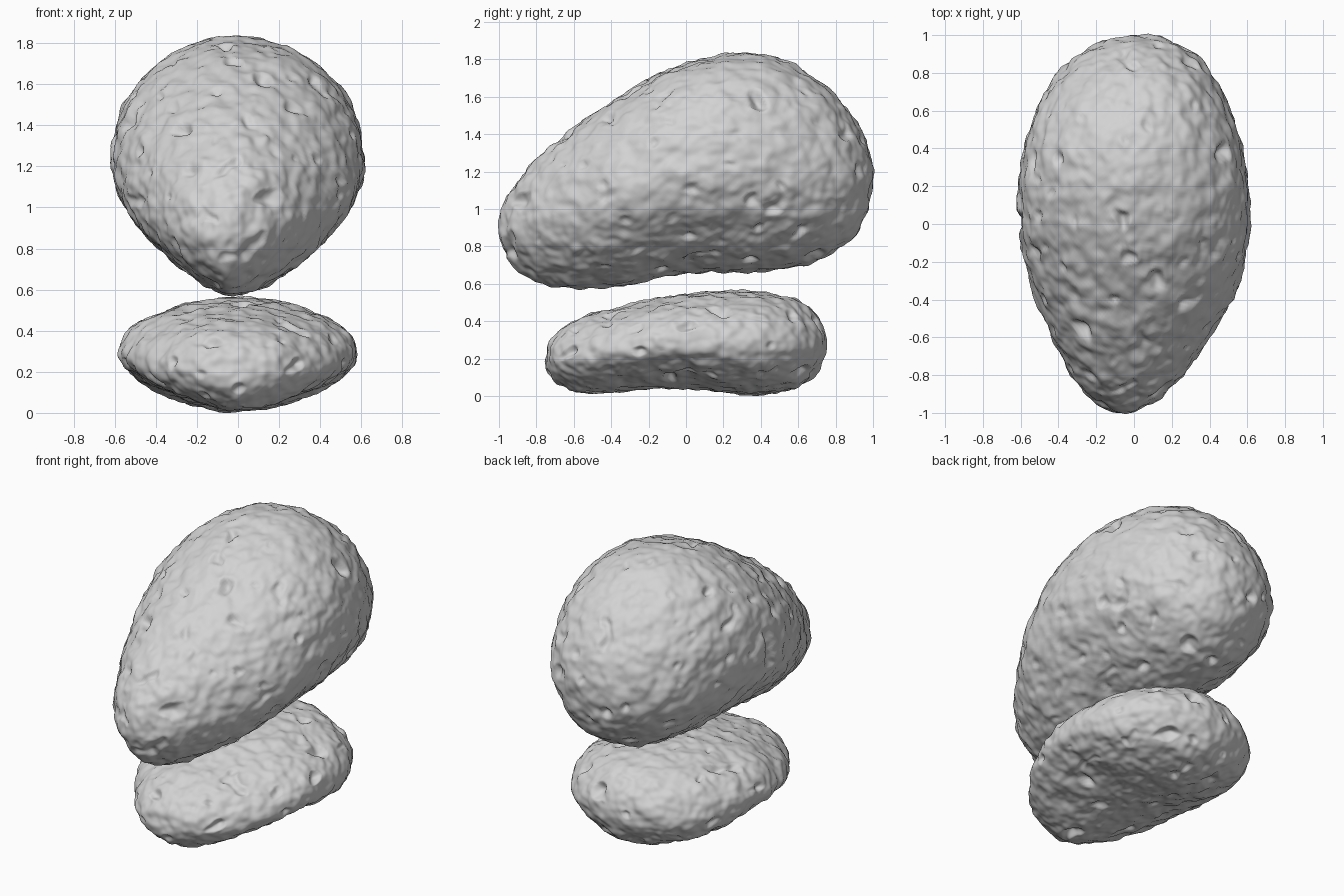
import bpy, bmesh, math
from mathutils import Vector, noise

cube = bpy.data.objects.get("Cube")
if cube:
    bpy.data.objects.remove(cube)

# One pale stone colour
stone = bpy.data.materials.new("pale_grey_stone")
stone.use_nodes = True
colour = (0.65, 0.65, 0.65, 1)
stone.diffuse_color = colour
bsdf = stone.node_tree.nodes["Principled BSDF"]
bsdf.inputs["Base Color"].default_value = colour
bsdf.inputs["Roughness"].default_value = 0.8


def station(table, k):
    """Station k as middle x, middle z, half width, half height; mirrored past the ends."""
    last = len(table) - 1
    sign = 1
    if k < 0:
        k, sign = -k, -1
    elif k > last:
        k, sign = 2 * last - k, -1
    top, bottom, width, x = table[k]
    return Vector((x, (top + bottom) / 2, sign * width, sign * (top - bottom) / 2))


def section(table, u):
    """Smooth spline through the stations."""
    k = min(int(u), len(table) - 2)
    f = u - k
    a, b, c, d = (station(table, k + i) for i in (-1, 0, 1, 2))
    return b + 0.5 * f * (c - a + f * (2 * a - 5 * b + 4 * c - d + f * (3 * (b - c) + d - a)))


def relief(p):
    """Hammered surface: broad swells, lumps, fine grain and a few pits."""
    swell = noise.noise(p * 5)
    lumps = noise.noise(p * 12 + Vector((7, 3, 1)))
    fine = noise.noise(p * 23)
    pit = max(0, noise.noise(p * 9 + Vector((2, 9, 4))) - 0.4)
    return 0.009 * swell + 0.014 * lumps + 0.007 * fine - 0.1 * pit


def pebble(name, length, table, seed):
    """Shape a sphere by sections at equal angles from front to back, then roughen it."""
    bm = bmesh.new()
    bmesh.ops.create_icosphere(bm, subdivisions=7, radius=1)
    for v in bm.verts:
        x, y, z = v.co
        r = math.hypot(x, z) or 1
        u = math.acos(max(-1, min(1, -y))) / math.pi * (len(table) - 1)
        cx, cz, w, h = section(table, u)
        # The underside narrows to a keel, most of all at the front
        keel = 1 - (0.25 - 0.2 * y) * min(0, z / r) ** 2
        v.co = (cx + w * keel * x / r, y * length / 2, cz + h * z / r)
    bm.normal_update()
    offset = Vector((seed, seed, seed))
    moves = [v.normal * relief(v.co + offset) for v in bm.verts]
    for v, move in zip(bm.verts, moves):
        v.co += move
    for f in bm.faces:
        f.smooth = True
    mesh = bpy.data.meshes.new(name)
    bm.to_mesh(mesh)
    bm.free()
    mesh.materials.append(stone)
    obj = bpy.data.objects.new(name, mesh)
    bpy.context.collection.objects.link(obj)


# Sections: top, bottom, half width, sideways offset
upper = [(0.89, 0.89, 0, -0.06), (1.12, 0.705, 0.185, -0.05), (1.35, 0.585, 0.355, -0.03),
         (1.58, 0.588, 0.525, 0), (1.78, 0.655, 0.613, 0), (1.83, 0.668, 0.58, -0.005),
         (1.69, 0.725, 0.465, 0), (1.44, 0.89, 0.27, 0.02), (1.17, 1.17, 0, 0.03)]
lower = [(0.19, 0.19, 0, -0.02), (0.335, 0.07, 0.22, -0.01), (0.425, 0.008, 0.37, 0),
         (0.49, 0.03, 0.51, 0), (0.545, 0.04, 0.58, 0), (0.56, 0.008, 0.555, 0),
         (0.53, 0.028, 0.45, 0), (0.44, 0.125, 0.26, 0), (0.285, 0.285, 0, 0)]

pebble("upper_stone", 2.0, upper, 0.0)
pebble("lower_stone", 1.5, lower, 13.7)
